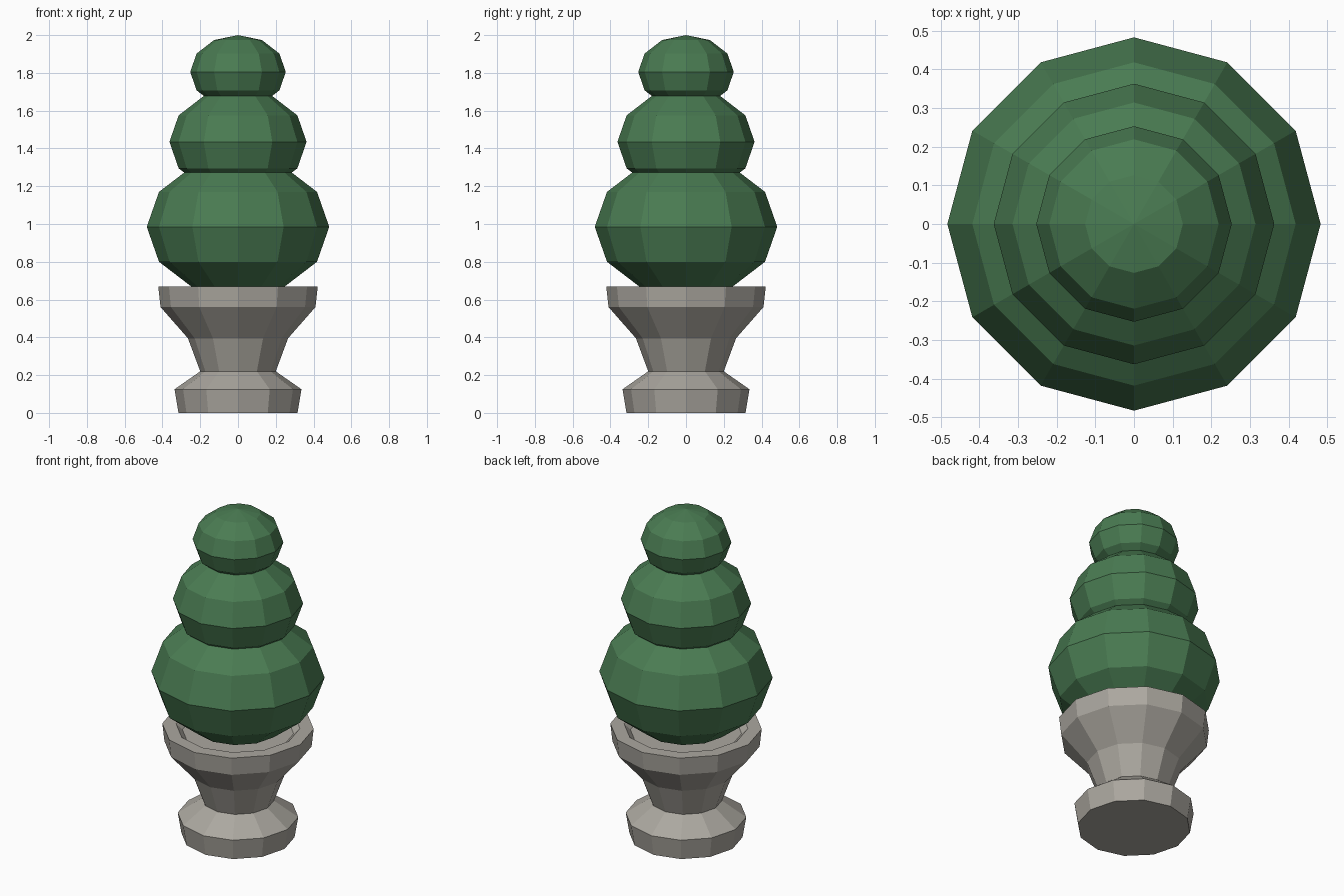
import bpy, bmesh, math

if "Cube" in bpy.data.objects:
    bpy.data.objects.remove(bpy.data.objects["Cube"])

SIDES = 12


def material(name, rgb):
    m = bpy.data.materials.new(name)
    m.diffuse_color = (*rgb, 1)
    m.use_nodes = True
    m.node_tree.nodes["Principled BSDF"].inputs["Base Color"].default_value = m.diffuse_color
    return m


def lathe(name, profile, mat):
    """Revolve (radius, z) points into a closed, flat-shaded solid."""
    bm = bmesh.new()
    rings = []
    for r, z in profile:
        if r == 0:
            rings.append([bm.verts.new((0, 0, z))] * SIDES)
        else:
            rings.append([bm.verts.new((r * math.cos(math.tau * i / SIDES),
                                        r * math.sin(math.tau * i / SIDES), z))
                          for i in range(SIDES)])
    for a, b in zip(rings, rings[1:]):
        for i in range(SIDES):
            j = (i + 1) % SIDES
            bm.faces.new(list(dict.fromkeys((a[i], a[j], b[j], b[i]))))
    bmesh.ops.recalc_face_normals(bm, faces=bm.faces)
    me = bpy.data.meshes.new(name)
    bm.to_mesh(me)
    bm.free()
    me.materials.append(mat)
    ob = bpy.data.objects.new(name, me)
    bpy.context.collection.objects.link(ob)
    return ob


stone = material("grey_stone", (0.41, 0.39, 0.35))
leaf = material("leaf_green", (0.068, 0.2, 0.085))

# Urn: foot, neck, bowl and a rim with a shallow sunken inside
lathe("urn", [(0, 0), (0.315, 0), (0.336, 0.125), (0.2, 0.22), (0.265, 0.395),
              (0.41, 0.56), (0.422, 0.668), (0.345, 0.668), (0.31, 0.635),
              (0, 0.635)], stone)

# Three squashed balls of clipped foliage
for name, radius, height, z in (("lower_foliage", 0.483, 0.37, 0.985),
                                ("middle_foliage", 0.363, 0.28, 1.435),
                                ("top_foliage", 0.253, 0.195, 1.805)):
    pts = [(radius * math.cos(math.radians(a)) if abs(a) < 90 else 0,
            z + height * math.sin(math.radians(a))) for a in range(-90, 91, 30)]
    lathe(name, pts, leaf)
